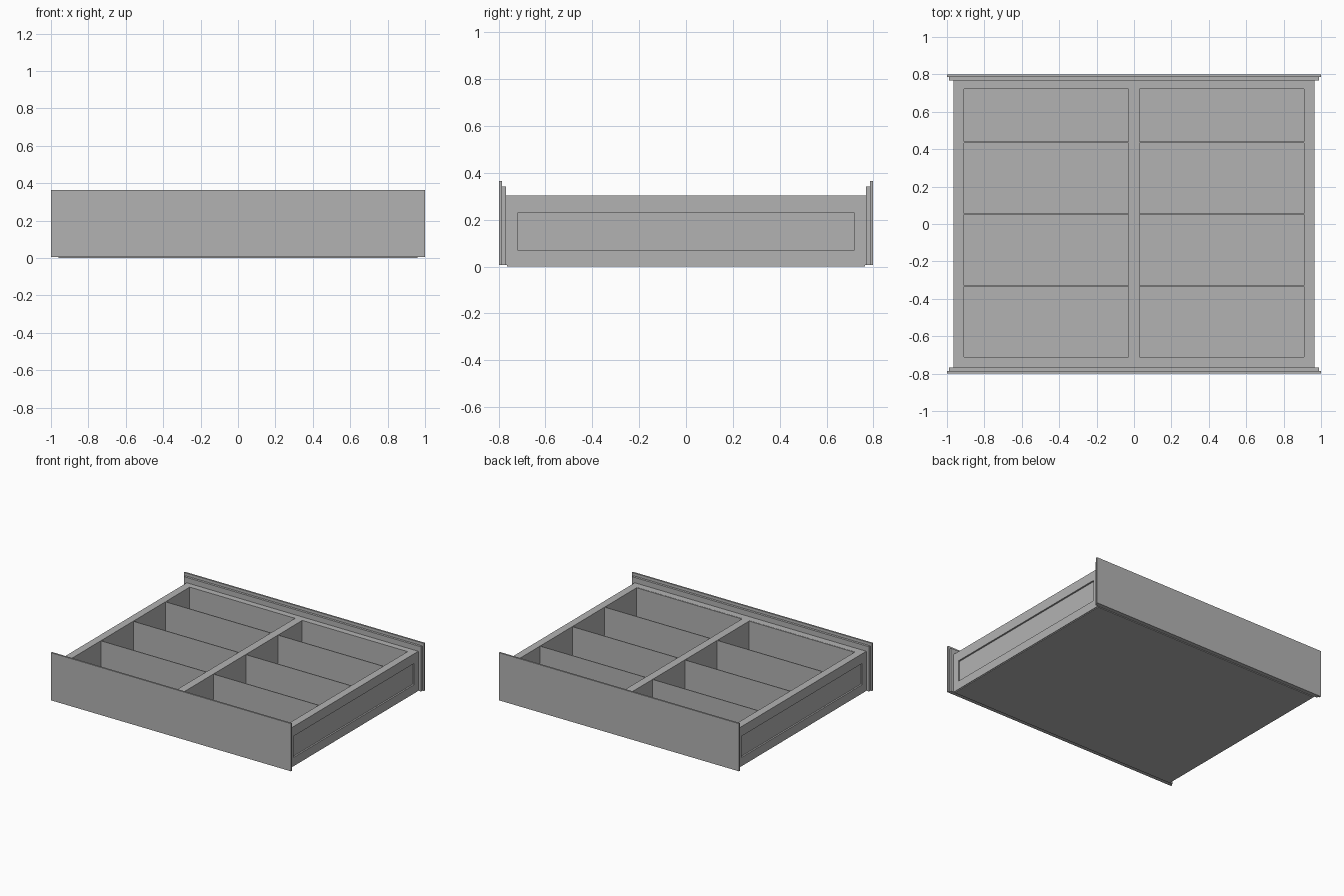
import bpy
import bmesh

if "Cube" in bpy.data.objects:
    bpy.data.objects.remove(bpy.data.objects["Cube"])

grey = bpy.data.materials.new("plain_grey")
grey.diffuse_color = (0.45, 0.45, 0.45, 1)
grey.use_nodes = True
grey.node_tree.nodes["Principled BSDF"].inputs["Base Color"].default_value = grey.diffuse_color


def box(name, x, y, z):
    """Axis-aligned box from (min, max) ranges."""
    bm = bmesh.new()
    bmesh.ops.create_cube(bm, size=1)
    for v in bm.verts:
        v.co = [r[0] if c < 0 else r[1] for c, r in zip(v.co, (x, y, z))]
    mesh = bpy.data.meshes.new(name)
    bm.to_mesh(mesh)
    bm.free()
    mesh.materials.append(grey)
    obj = bpy.data.objects.new(name, mesh)
    bpy.context.collection.objects.link(obj)
    return obj


def recess(obj, side):
    """Sink a rectangular panel into the outer face of a side rail."""
    bm = bmesh.new()
    bm.from_mesh(obj.data)
    bm.normal_update()
    face = next(f for f in bm.faces if f.normal.x * side > 0.9)
    bmesh.ops.inset_region(bm, faces=[face], thickness=0.05)
    for v in face.verts:
        v.co.y = 0.72 if v.co.y > 0 else -0.72
        v.co.z = 0.23 if v.co.z > 0.15 else 0.07
    inner = bmesh.ops.extrude_discrete_faces(bm, faces=[face])["faces"][0]
    for v in inner.verts:
        v.co.x -= side * 0.012
    bm.to_mesh(obj.data)
    bm.free()


# Bottom panel
box("base_panel", (-0.96, 0.96), (-0.765, 0.765), (0, 0.012))

# Side rails with sunken panels
for side, label in ((-1, "left"), (1, "right")):
    rail = box(label + "_rail", sorted((side * 0.908, side * 0.965)),
               (-0.77, 0.77), (0.006, 0.303))
    recess(rail, side)

# Cross rails and centre rail
box("back_rail", (-0.908, 0.908), (0.722, 0.77), (0.006, 0.303))
box("front_rail", (-0.908, 0.908), (-0.77, -0.716), (0.006, 0.303))
box("centre_rail", (-0.03, 0.03), (-0.716, 0.722), (0.006, 0.303))

# Thin dividers across both columns
for x in ((-0.908, -0.03), (0.03, 0.908)):
    for y in (0.437, 0.053, -0.332, -0.713):
        box("divider", x, (y - 0.003, y + 0.003), (0.012, 0.302))

# Stepped end boards, front and back
for side, label in ((-1, "front"), (1, "back")):
    box(label + "_inner_board", (-0.988, 0.988),
        sorted((side * 0.768, side * 0.785)), (0.006, 0.343))
    box(label + "_outer_board", (-1, 1),
        sorted((side * 0.785, side * 0.798)), (0.006, 0.365))
